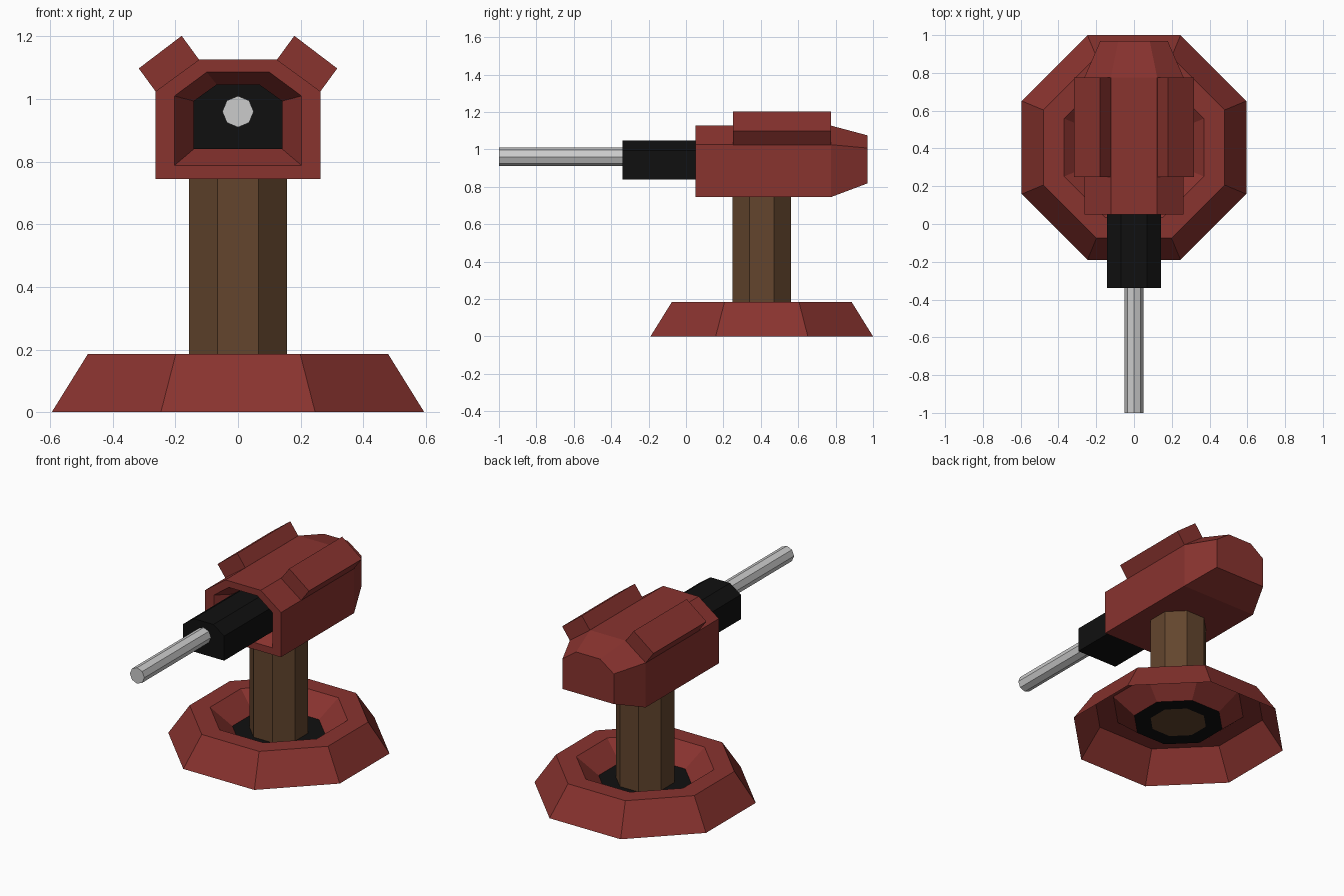
import bpy, bmesh, math

if "Cube" in bpy.data.objects:
    bpy.data.objects.remove(bpy.data.objects["Cube"])


def material(name, rgb):
    m = bpy.data.materials.new(name)
    m.diffuse_color = (*rgb, 1)
    m.use_nodes = True
    m.node_tree.nodes["Principled BSDF"].inputs["Base Color"].default_value = m.diffuse_color
    return m


RED = material("red_paint", (0.25, 0.033, 0.028))
BROWN = material("brown_metal", (0.125, 0.06, 0.027))
BLACK = material("black_metal", (0.005, 0.005, 0.005))
CY = 0.405  # centre of base and pillar in y


def loft(name, rings, mat=None, caps=True):
    """Skin a list of equal-length point rings with flat faces."""
    bm = bmesh.new()
    vs = [[bm.verts.new(p) for p in r] for r in rings]
    n = len(vs[0])
    for a, b in zip(vs, vs[1:]):
        for i in range(n):
            j = (i + 1) % n
            bm.faces.new((a[i], a[j], b[j], b[i]))
    if caps:
        bm.faces.new(vs[0][::-1])
        bm.faces.new(vs[-1])
        bmesh.ops.recalc_face_normals(bm, faces=bm.faces)
    me = bpy.data.meshes.new(name)
    bm.to_mesh(me)
    bm.free()
    ob = bpy.data.objects.new(name, me)
    bpy.context.collection.objects.link(ob)
    if mat:
        me.materials.append(mat)
    return ob


def octagon(apothem, z):
    r = apothem / math.cos(math.pi / 8)
    return [(r * math.cos(math.pi / 8 + i * math.pi / 4),
             CY + r * math.sin(math.pi / 8 + i * math.pi / 4), z) for i in range(8)]


def house(y, w, z0, knee, top_w, z1):
    """Symmetric six-sided section with chamfered top corners."""
    return [(x, y, z) for x, z in ((-w, z0), (w, z0), (w, knee),
                                   (top_w, z1), (-top_w, z1), (-w, knee))]


# Base: open shell with a funnel down to a dark ring
loft("base", [octagon(0.595, 0), octagon(0.48, 0.185),
              octagon(0.37, 0.185), octagon(0.25, 0.08)], RED, caps=False)
loft("base_ring", [octagon(0.25, 0.08), octagon(0.157, 0.08)], BLACK, caps=False)

# Pillar
loft("pillar", [octagon(0.157, 0.08), octagon(0.157, 0.75)], BROWN)

# Head: tapered back, rimmed front with a sloping recess
loft("head", [house(0.97, 0.178, 0.818, 1.007, 0.083, 1.075),
              house(0.775, 0.263, 0.745, 1.025, 0.123, 1.127),
              house(0.05, 0.263, 0.745, 1.025, 0.123, 1.127),
              house(0.05, 0.203, 0.788, 1.01, 0.10, 1.086),
              house(0.15, 0.142, 0.84, 0.994, 0.068, 1.047)], RED)

# Slanted blocks on the two upper slopes
block = [(0.26, 1.02), (0.317, 1.098), (0.18, 1.202), (0.12, 1.12)]
pods = loft("side_blocks", [[(x, y, z) for x, z in block] for y in (0.25, 0.775)], RED)
pods.modifiers.new("mirror", "MIRROR")

# Barrel housing
loft("barrel_housing", [house(y, 0.142, 0.84, 0.994, 0.068, 1.047)
                        for y in (0.15, -0.34)], BLACK)

# Barrel
loft("barrel", [[(0.05 * math.cos(i * math.pi / 4), y, 0.96 + 0.05 * math.sin(i * math.pi / 4))
                 for i in range(8)] for y in (-0.33, -1.0)])
